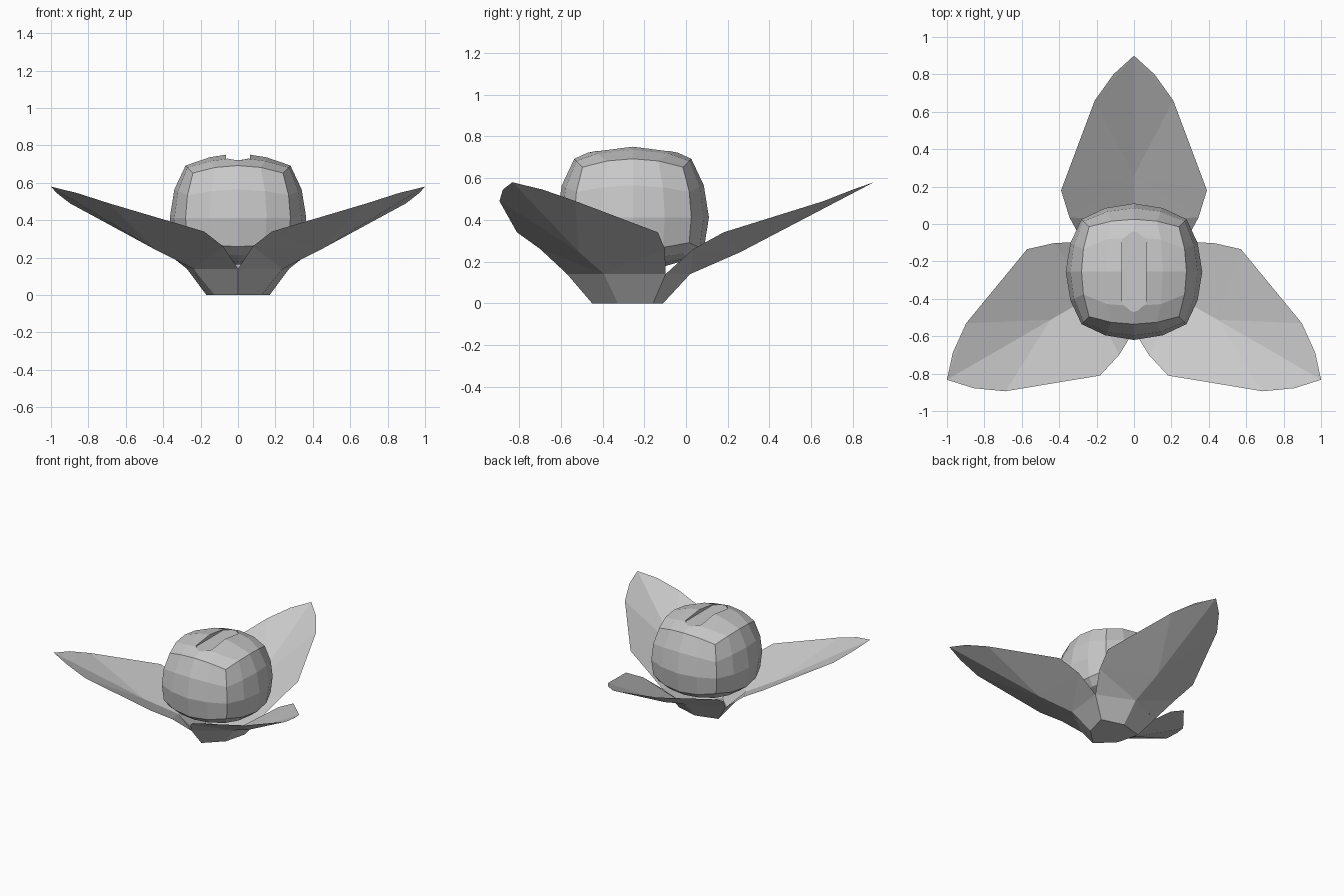
import bpy, bmesh, math
from mathutils import Vector, Matrix

if "Cube" in bpy.data.objects:
    bpy.data.objects.remove(bpy.data.objects["Cube"])

CENTRE = Vector((0, -0.255, 0))
grey = bpy.data.materials.new("soft grey")
grey.diffuse_color = (0.58, 0.58, 0.58, 1)
grey.use_nodes = True
grey.node_tree.nodes["Principled BSDF"].inputs["Base Color"].default_value = grey.diffuse_color


def add_object(name, bm, location, angle=0):
    mesh = bpy.data.meshes.new(name)
    bm.to_mesh(mesh)
    bm.free()
    mesh.materials.append(grey)
    ob = bpy.data.objects.new(name, mesh)
    ob.location = location
    ob.rotation_euler.z = angle
    bpy.context.collection.objects.link(ob)
    return ob


# Cup: six-sided, with alternating radii at the rim and at the foot
def ring(bm, r_mid, r_corner, z):
    pts = []
    for i in range(6):
        a = math.radians(30 + 60 * i)
        r = r_mid if i % 2 else r_corner
        pts.append(bm.verts.new((r * math.cos(a), r * math.sin(a), z)))
    return pts


bm = bmesh.new()
foot, rim = ring(bm, 0.145, 0.195, 0), ring(bm, 0.275, 0.315, 0.14)
for i in range(6):
    j = (i + 1) % 6
    bm.faces.new((foot[i], foot[j], rim[j], rim[i]))
bm.faces.new(foot[::-1])
add_object("cup", bm, CENTRE)

# Petals: thin folded sheets with a central crease, three around the cup
EDGE = [(0.273, 0.1575, 0.14), (0.345, 0.29, 0.26), (0.39, 0.435, 0.34),
        (0.21, 0.915, 0.49), (0.11, 1.055, 0.545)]
for k, name in enumerate(("petal_back", "petal_left", "petal_right")):
    bm = bmesh.new()
    base = bm.verts.new((0, 0.275, 0.14))
    mid = bm.verts.new((0, 0.515, 0.245))
    tip = bm.verts.new((0, 1.155, 0.58))
    for s in (1, -1):
        e = [bm.verts.new((s * x, y, z)) for x, y, z in EDGE]
        for f in ((base, e[0], e[1]), (base, e[1], mid), (mid, e[1], e[2]),
                  (mid, e[2], e[3]), (mid, e[3], tip), (tip, e[3], e[4])):
            bm.faces.new(f[::s])
    add_object(name, bm, CENTRE, math.radians(120 * k))

# Ball: a cube grid rounded outwards, flattened above and below
bm = bmesh.new()
bmesh.ops.create_cube(bm, size=2)
bmesh.ops.subdivide_edges(bm, edges=bm.edges[:], cuts=3, use_grid_fill=True)
for v in bm.verts:
    g = Vector([c if abs(c) > 0.9 else c * 0.9 for c in v.co])
    p = g * (0.365 * g.length ** -0.76)
    if p.z > 0.3:
        p.z -= 0.016
        p.y *= 1.2
    elif p.z < -0.2:
        p.z = -0.15 + (p.z + 0.2) * 0.6
    v.co = p
ball = add_object("ball", bm, CENTRE + Vector((0, 0, 0.412)))

# Slot: a shallow groove with pointed ends, cut into the top of the ball
bm = bmesh.new()
outline = [(0, -0.225), (0.065, -0.17), (0.065, 0.17),
           (0, 0.225), (-0.065, 0.17), (-0.065, -0.17)]
face = bm.faces.new([bm.verts.new((x, y, 0.722)) for x, y in outline])
out = bmesh.ops.extrude_face_region(bm, geom=[face])
for v in out["geom"]:
    if isinstance(v, bmesh.types.BMVert):
        v.co.z += 0.2
bmesh.ops.recalc_face_normals(bm, faces=bm.faces[:])
cutter = add_object("slot_cutter", bm, CENTRE)
cutter.hide_render = True
cutter.hide_viewport = True
cut = ball.modifiers.new("slot", 'BOOLEAN')
cut.operation = 'DIFFERENCE'
cut.solver = 'EXACT'
cut.object = cutter
